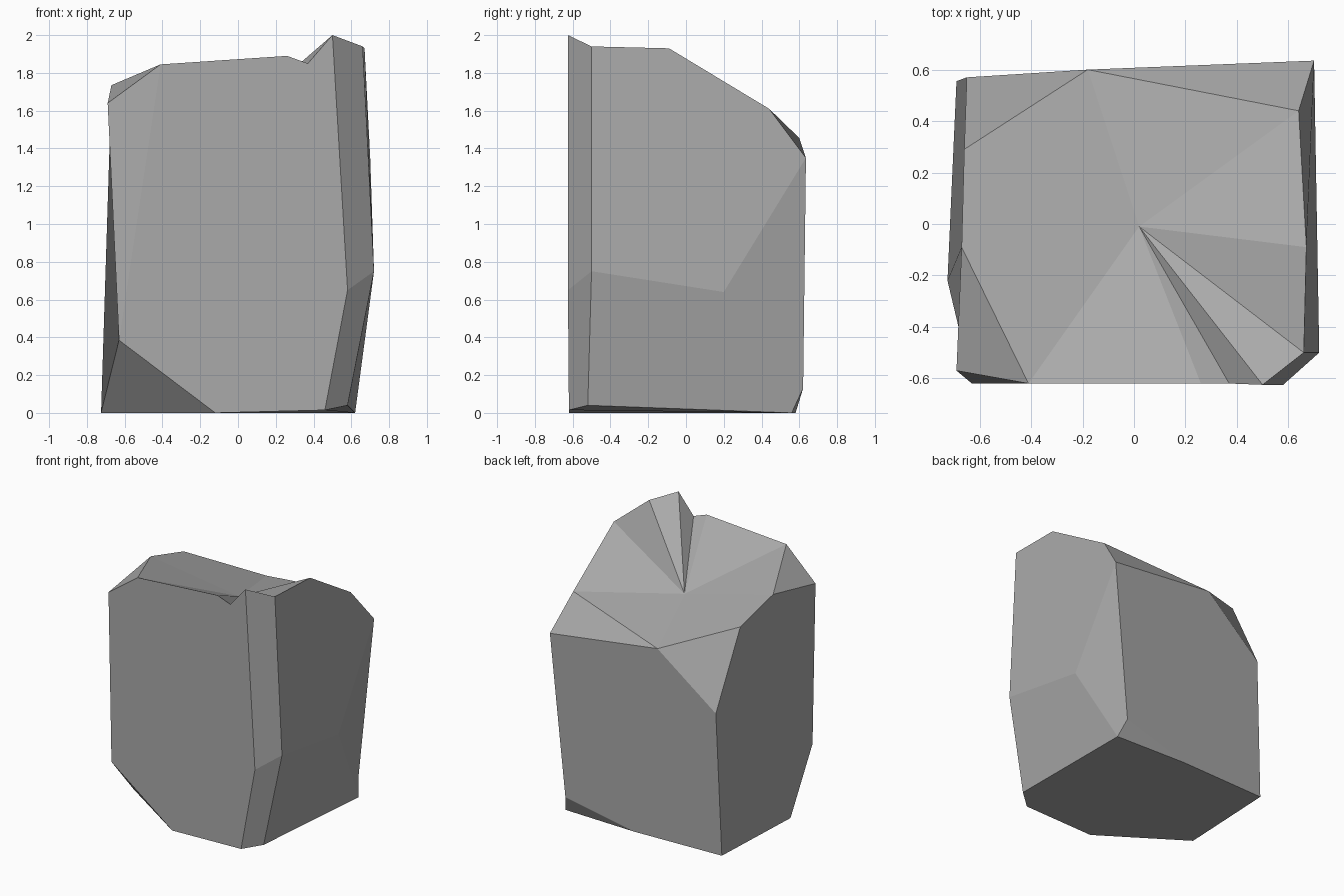
import bpy
import bmesh

# Remove the default cube
cube = bpy.data.objects.get("Cube")
if cube:
    bpy.data.objects.remove(cube, do_unlink=True)

# Stone colour
STONE = (0.4, 0.4, 0.4, 1.0)
stone = bpy.data.materials.new("stone_grey")
stone.use_nodes = True
stone.diffuse_color = STONE
shader = next(n for n in stone.node_tree.nodes if n.type == "BSDF_PRINCIPLED")
shader.inputs["Base Color"].default_value = STONE
shader.inputs["Roughness"].default_value = 0.9

# Corners of the upper rim, counter-clockwise from the front left
rim = dict(
    a=(-.41, -.62, 1.845), b=(.26, -.62, 1.89), c=(.37, -.62, 1.85),
    d=(.5, -.625, 2), e=(.66, -.5, 1.94), f=(.67, -.09, 1.93),
    g=(.64, .44, 1.61), h=(-.18, .6, 1.455), i=(-.66, .29, 1.63),
    j=(-.67, -.09, 1.735))

# Sunken middle of the top
hollow = dict(o=(.02, -.01, 1.585))

# Corners where the shoulders and the sides are chipped
sides = dict(
    k=(.7, .635, 1.35), l=(-.65, .57, 1.075), m=(-.69, -.57, 1.64),
    n=(-.63, -.62, .385), p=(.58, -.625, .65), q=(.72, -.5, .75),
    r=(.705, .2, .64), s=(.58, .62, .13))

# Corners of the base
base = dict(
    t=(-.725, -.22, 0), u=(-.12, -.62, 0), v=(.46, -.62, .015),
    w=(.58, -.52, .04), x=(.62, .56, 0), y=(.03, .58, 0),
    z=(-.69, .555, 0))

# Flat facets, each named by the corners around it
facets = [
    "anuvpdcb", "amn",          # front
    "dpqe", "pvwq",             # bevel on the front corner
    "eqrkgf", "qwxr", "rxsk",   # +x side
    "hksyzl",                   # back
    "mjilztn",                  # -x side
    "ajm", "ihl", "hgk",        # shoulder chips
    "tun", "sxy",               # base chips
    "tzyxwvu",                  # underside
]

# The top is a fan of facets falling from the rim into the hollow
loop = "".join(rim)
facets += ["o" + first + second
           for first, second in zip(loop, loop[1:] + loop[:1])]

# Assemble the rock
bm = bmesh.new()
corners = {name: bm.verts.new(point)
           for group in (rim, hollow, sides, base)
           for name, point in group.items()}
for facet in facets:
    bm.faces.new([corners[name] for name in facet])
bmesh.ops.recalc_face_normals(bm, faces=bm.faces)
for face in bm.faces:
    face.smooth = False

mesh = bpy.data.meshes.new("rock")
bm.to_mesh(mesh)
bm.free()
mesh.materials.append(stone)
rock = bpy.data.objects.new("rock", mesh)
bpy.context.collection.objects.link(rock)
